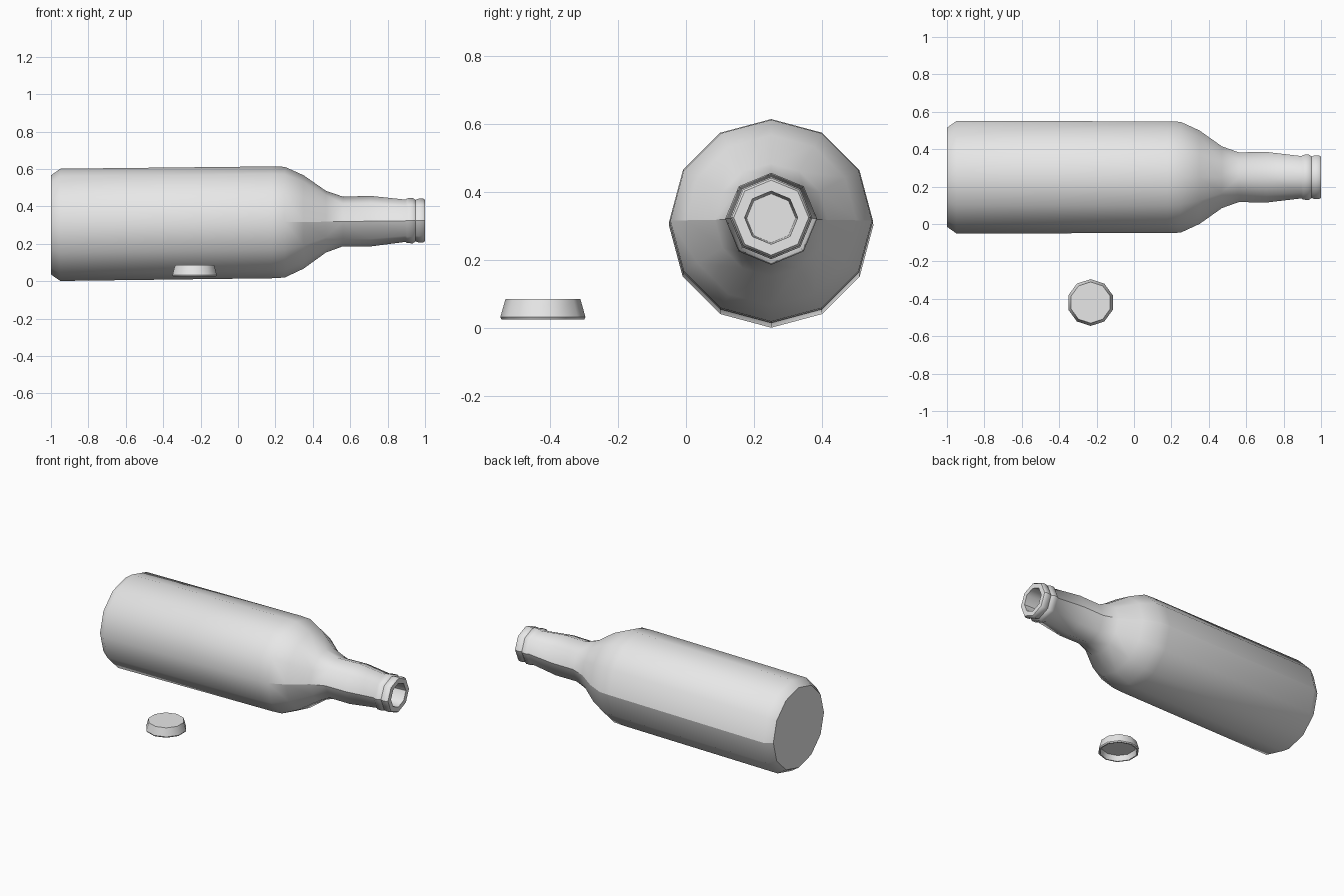
import bpy, bmesh
from math import sin, cos, pi, radians

cube = bpy.data.objects.get("Cube")
if cube:
    bpy.data.objects.remove(cube, do_unlink=True)

grey = bpy.data.materials.new("plain_grey")
grey.use_nodes = True
grey.diffuse_color = (0.8, 0.8, 0.8, 1)
grey.node_tree.nodes["Principled BSDF"].inputs["Base Color"].default_value = (0.8, 0.8, 0.8, 1)


def stitch(bm, a, b):
    """Skin between two rings, with triangles where their side counts differ."""
    n, m = len(a), len(b)
    if n == m:
        for i in range(n):
            j = (i + 1) % n
            bm.faces.new((a[i], a[j], b[j], b[i]))
        return
    i = j = 0
    while i < n or j < m:
        if j >= m or (i < n and (i + 1) / n <= (j + 1) / m):
            bm.faces.new((a[i % n], a[(i + 1) % n], b[j % m]))
            i += 1
        else:
            bm.faces.new((a[i % n], b[(j + 1) % m], b[j % m]))
            j += 1


def lathe(name, profile, place, angle, seam=None):
    """Skin rings of (position, radius, sides) and cap both ends."""
    bm = bmesh.new()
    rings = []
    for t, r, n in profile:
        turns = [2 * pi * k / n for k in range(n)]
        rings.append([bm.verts.new(place(t, r * cos(u), r * sin(u))) for u in turns])
    for a, b in zip(rings, rings[1:]):
        stitch(bm, a, b)
    bm.faces.new(rings[0])
    bm.faces.new(rings[-1])
    bmesh.ops.recalc_face_normals(bm, faces=bm.faces[:])
    mesh = bpy.data.meshes.new(name)
    bm.to_mesh(mesh)
    bm.free()
    mesh.materials.append(grey)
    obj = bpy.data.objects.new(name, mesh)
    bpy.context.collection.objects.link(obj)
    bpy.ops.object.select_all(action='DESELECT')
    obj.select_set(True)
    bpy.context.view_layer.objects.active = obj
    bpy.ops.object.shade_smooth_by_angle(angle=radians(angle))
    if seam:
        for e in mesh.edges:
            if seam(*[mesh.vertices[v].co for v in e.vertices]):
                e.use_edge_sharp = True
    return obj


# Bottle lying along x, its axis rising slightly towards the mouth
AXIS_Y = 0.25


def axis_z(x):
    return 0.3005 + 0.0118 * (x + 1)


def bottle_point(x, u, v):
    return (x, AXIS_Y + u, axis_z(x) + v)


def mould_seam(p, q):
    lengthwise = abs(p.x - q.x) > 0.001
    on_side = all(abs(c.z - axis_z(c.x)) < 0.002 for c in (p, q))
    return lengthwise and on_side and (p.y > AXIS_Y or max(p.x, q.x) > 0.3)


body = [(-1, 0.265), (-0.95, 0.3), (0.18, 0.299), (0.25, 0.296), (0.35, 0.25), (0.47, 0.165)]
neck = [(0.56, 0.133), (0.71, 0.135), (0.895, 0.113), (0.905, 0.12), (0.935, 0.121),
        (0.95, 0.111), (0.965, 0.117), (0.99, 0.117), (1, 0.11), (1, 0.078), (0.86, 0.072)]
bottle = lathe("bottle", [(x, r, 12) for x, r in body] + [(x, r, 8) for x, r in neck],
               bottle_point, 50, mould_seam)

# Hollow bottle cap beside it, open underneath
cap = [(0.085, 0.11), (0.032, 0.125), (0.025, 0.121), (0.025, 0.113), (0.06, 0.104)]
lathe("bottle_cap", [(z, r, 10) for z, r in cap],
      lambda z, u, v: (-0.232 + v, -0.42 + u, z), 40)
